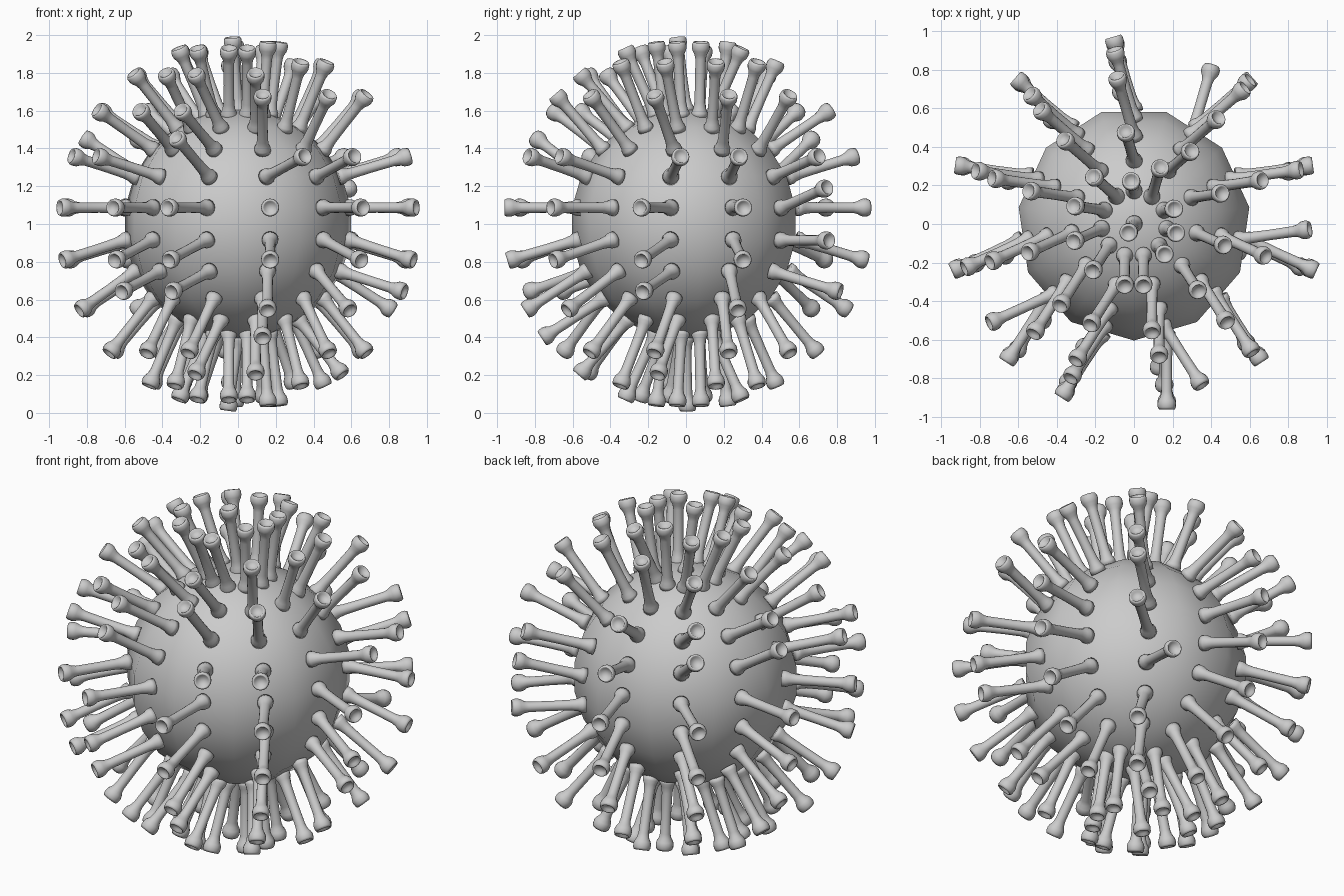
import bpy
import bmesh
from math import sin, cos, radians, pi
from mathutils import Vector

if "Cube" in bpy.data.objects:
    bpy.data.objects.remove(bpy.data.objects["Cube"], do_unlink=True)

N = 11                      # segments and rings of the body
STEP = 180 / N              # ring spacing; also half the segment spacing
RADIUS = 0.61
CENTRE = Vector((0, 0, 1))

grey = bpy.data.materials.new("light grey")
grey.use_nodes = True
grey.diffuse_color = (0.6, 0.6, 0.6, 1)
grey.node_tree.nodes["Principled BSDF"].inputs["Base Color"].default_value = (0.6, 0.6, 0.6, 1)


def revolve(name, profile, sides):
    """Lathe (radius, height) points around z, first column on +y."""
    bm = bmesh.new()
    rings = []
    for r, z in profile:
        count = sides if r else 1
        turns = [pi / 2 + 2 * pi * i / sides for i in range(count)]
        rings.append([bm.verts.new((r * cos(a), r * sin(a), z)) for a in turns])
    for low, high in zip(rings, rings[1:]):
        for i in range(sides):
            j = (i + 1) % sides
            corners = [low[i % len(low)], low[j % len(low)],
                       high[j % len(high)], high[i % len(high)]]
            bm.faces.new(list(dict.fromkeys(corners)))
    bmesh.ops.recalc_face_normals(bm, faces=bm.faces)
    for face in bm.faces:
        face.smooth = True
    mesh = bpy.data.meshes.new(name)
    bm.to_mesh(mesh)
    bm.free()
    mesh.materials.append(grey)
    return mesh


def place(name, mesh, location, direction=Vector((0, 0, 1))):
    obj = bpy.data.objects.new(name, mesh)
    bpy.context.collection.objects.link(obj)
    obj.location = location
    obj.rotation_mode = 'QUATERNION'
    obj.rotation_quaternion = direction.to_track_quat('Z', 'Y')
    return obj


def polar(azimuth, elevation):
    a, e = radians(azimuth), radians(elevation)
    return Vector((cos(a) * cos(e), sin(a) * cos(e), sin(e)))


# Round body
arc = [radians(-90 + STEP * k) for k in range(N + 1)]
body = [(RADIUS * cos(a) if 0 < k < N else 0, RADIUS * sin(a)) for k, a in enumerate(arc)]
place("body", revolve("body", body, N), CENTRE)

# Spike: flared foot, slim stem, cupped head
spike = revolve("spike", [
    (0, -0.02), (0.044, -0.02), (0.043, 0.005), (0.034, 0.025), (0.029, 0.06),
    (0.027, 0.16), (0.028, 0.29), (0.033, 0.315), (0.044, 0.335), (0.048, 0.35),
    (0.047, 0.37), (0.041, 0.382), (0.035, 0.38), (0.029, 0.367), (0, 0.36)], 16)

# One spike per body corner, square to one of its neighbouring faces:
# + or - turns it to either side, u or d tilts it up or down
USUAL = "+++++------"
rows = [
    ("++++++----+", "udddddduuud"),
    (USUAL, "udddddduuuu"),
    (USUAL, "dddddduuuuu"),
    ("++++--+-+--", "duudduddddd"),
    (USUAL, "ddddddddddu"),
    (USUAL, "ddddddddddu"),
    ("+++++-----+", "dddduuddudu"),
    (USUAL, "ddddddudddd"),
    (USUAL, "ddddduududd"),
    ("++++++----+", "duuuuuudddu"),
]
for r, (turns, tilts) in enumerate(rows, 1):
    for c, (turn, tilt) in enumerate(zip(turns, tilts)):
        azimuth, elevation = 90 + 2 * STEP * c, 90 - STEP * r
        foot = CENTRE + RADIUS * polar(azimuth, elevation)
        azimuth += STEP if turn == "+" else -STEP
        elevation += STEP / 2 if tilt == "u" else -STEP / 2
        place(f"spike_{r}_{c}", spike, foot, polar(azimuth, elevation))

# Spikes at the two poles
place("spike_top", spike, CENTRE + Vector((0, 0, RADIUS)), polar(90 + 9 * STEP, 90 - STEP / 2))
place("spike_bottom", spike, CENTRE - Vector((0, 0, RADIUS)), polar(90 + 5 * STEP, STEP / 2 - 90))
